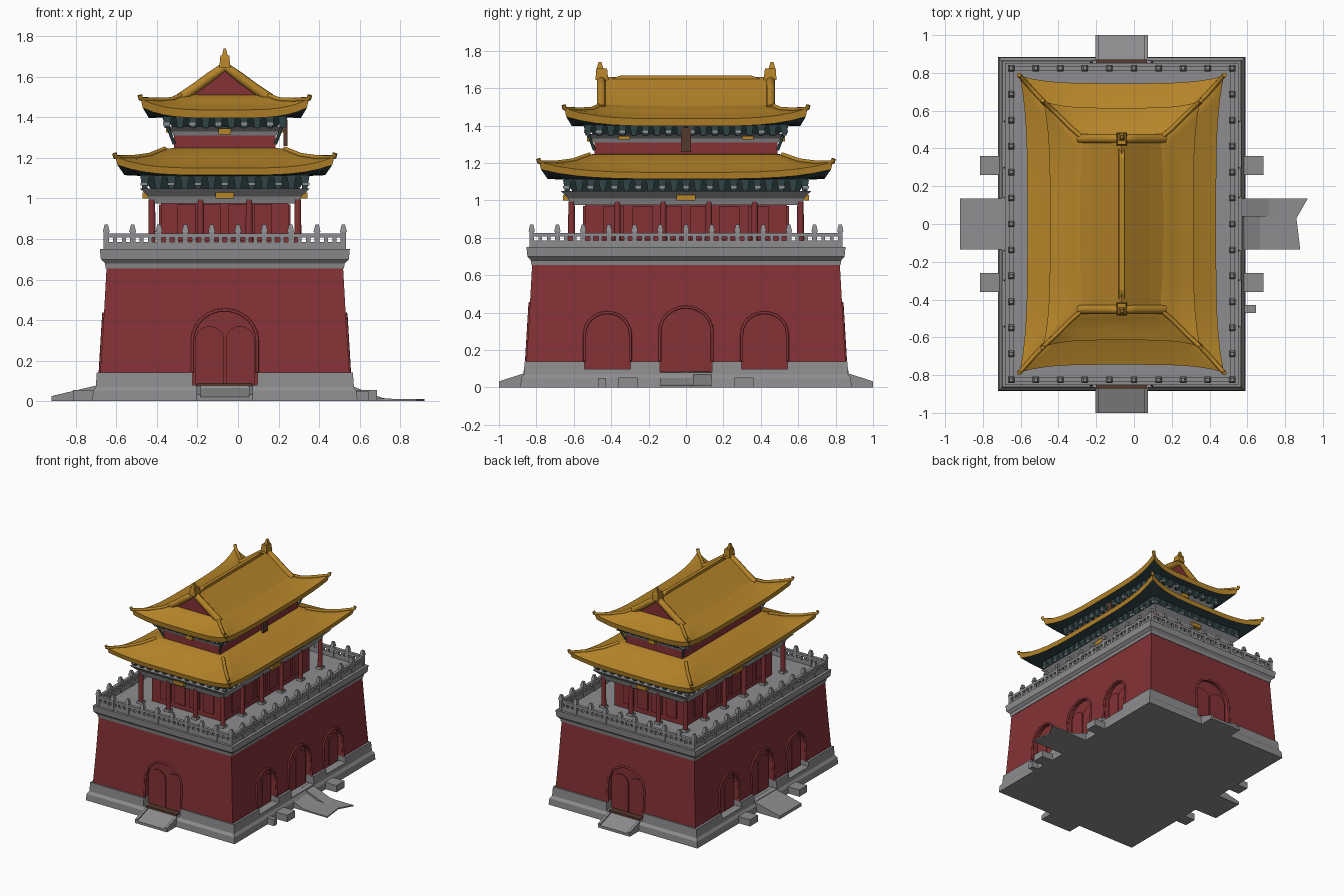
import bpy, bmesh, math

if "Cube" in bpy.data.objects:
    bpy.data.objects.remove(bpy.data.objects["Cube"])

CX = -0.065  # the building stands slightly off the middle


def colour(name, r, g, b):
    m = bpy.data.materials.new(name)
    m.use_nodes = True
    m.diffuse_color = (r, g, b, 1)
    m.node_tree.nodes["Principled BSDF"].inputs["Base Color"].default_value = (r, g, b, 1)
    return m


RED = colour("wall red", 0.23, 0.032, 0.036)
GOLD = colour("roof gold", 0.46, 0.23, 0.022)
GREY = colour("stone grey", 0.27, 0.27, 0.28)
TEAL = colour("bracket teal", 0.035, 0.065, 0.07)
BROWN = colour("dark wood", 0.09, 0.04, 0.025)


def finish(name, bm, *mats, smooth=False):
    bmesh.ops.recalc_face_normals(bm, faces=bm.faces)
    me = bpy.data.meshes.new(name)
    bm.to_mesh(me)
    bm.free()
    ob = bpy.data.objects.new(name, me)
    bpy.context.collection.objects.link(ob)
    for m in mats:
        me.materials.append(m)
    ob.location.x = CX
    if smooth:
        activate(ob)
        bpy.ops.object.shade_smooth_by_angle(angle=math.radians(40))
    return ob


def activate(ob):
    bpy.ops.object.select_all(action='DESELECT')
    ob.select_set(True)
    bpy.context.view_layer.objects.active = ob


def loft(name, rings, *mats, n=1, slots=None, smooth=False):
    """Rectangular rings (half x, half y, z, corner lift, corner reach), bottom to top."""
    bm = bmesh.new()
    loops = []
    for hx, hy, z, *up in rings:
        lift, out = up or (0, 0)
        loop = []
        for k in range(4):
            for i in range(n):
                s = -1 + 2 * i / n
                c = abs(s) ** 4
                a, b = (hx, hy) if k % 2 == 0 else (hy, hx)
                u, v = s * (a + out), -(b + out * c)
                for _ in range(k):
                    u, v = -v, u
                loop.append(bm.verts.new((u, v, z + lift * c)))
        loops.append(loop)
    for j, (lo, hi) in enumerate(zip(loops, loops[1:])):
        for i in range(len(lo)):
            k = (i + 1) % len(lo)
            f = bm.faces.new((lo[i], lo[k], hi[k], hi[i]))
            f.material_index = slots[j] if slots else 0
    bm.faces.new(loops[0][::-1])
    bm.faces.new(loops[-1])
    return finish(name, bm, *mats, smooth=smooth)


def prism(name, outline, lo, hi, axis, *mats):
    """Outline extruded along an axis; a second material goes on the end faces."""
    place = {'x': lambda u, v, t: (t, u, v), 'y': lambda u, v, t: (u, t, v),
             'z': lambda u, v, t: (u, v, t)}[axis]
    bm = bmesh.new()
    a, b = [[bm.verts.new(place(u, v, t)) for u, v in outline] for t in (lo, hi)]
    for f in (bm.faces.new(a), bm.faces.new(b)):
        f.material_index = len(mats) - 1
    for i in range(len(a)):
        k = (i + 1) % len(a)
        bm.faces.new((a[i], a[k], b[k], b[i]))
    return finish(name, bm, *mats)


def boxes(name, items, mat):
    """Boxes given as (centre, size) with an optional top taper."""
    bm = bmesh.new()
    for c, s, *t in items:
        taper = t[0] if t else 1
        for v in bmesh.ops.create_cube(bm, size=1)["verts"]:
            w = taper if v.co.z > 0 else 1
            v.co = (c[0] + v.co.x * s[0] * w, c[1] + v.co.y * s[1] * w, c[2] + v.co.z * s[2])
    return finish(name, bm, mat)


def tube(name, pts, r, mat):
    cu = bpy.data.curves.new(name, 'CURVE')
    cu.dimensions = '3D'
    cu.bevel_depth, cu.bevel_resolution, cu.use_fill_caps = r, 2, True
    sp = cu.splines.new('POLY')
    sp.points.add(len(pts) - 1)
    for p, q in zip(sp.points, pts):
        p.co = (*q, 1)
    cu.materials.append(mat)
    ob = bpy.data.objects.new(name, cu)
    bpy.context.collection.objects.link(ob)
    ob.location.x = CX
    activate(ob)
    bpy.ops.object.convert(target='MESH')


def around(hx, hy, nx, ny):
    """Evenly spaced places on a rectangle: x, y and whether the side runs along x."""
    for s in (-1, 1):
        for i in range(nx + 1):
            yield hx * (2 * i / nx - 1), s * hy, True
        for i in range(1, ny):
            yield s * hx, hy * (2 * i / ny - 1), False


CORNERS = [(sx, sy) for sx in (-1, 1) for sy in (-1, 1)]

# Podium: plinth, battered wall and cornice
plinth = loft("plinth", [(.655, .885, 0), (.65, .882, .05), (.637, .867, .07), (.632, .863, .14)], GREY)
wall = loft("podium_wall", [(.615, .853, .138), (.598, .837, .4), (.583, .822, .67)], RED)
loft("cornice", [(.588, .826, .655), (.592, .83, .68), (.612, .848, .70), (.617, .853, .75)], GREY)


# Arched doorways on all four sides
def arch(mid, w, z0, z1):
    spring = z1 - w * .95
    arc = [(mid + w * math.cos(math.pi * i / 12), spring + w * .95 * math.sin(math.pi * i / 12))
           for i in range(13)]
    return [(mid + w, z0)] + arc + [(mid - w, z0)]


doors = [('y', .80, 0, .16, .08, .45), ('x', .56, 0, .14, .08, .43),
         ('x', .56, .42, .122, .10, .40), ('x', .56, -.42, .122, .10, .40)]
for axis, depth, mid, w, z0, z1 in doors:
    for s in (-1, 1):
        cutter = prism("arch_cutter", arch(mid, w, z0, z1), s * depth, s * 1.1, axis, RED)
        for ob in (wall, plinth):
            mod = ob.modifiers.new("arch", 'BOOLEAN')
            mod.operation, mod.solver, mod.object = 'DIFFERENCE', 'EXACT', cutter
            activate(ob)
            bpy.ops.object.modifier_apply(modifier=mod.name)
        bpy.data.objects.remove(cutter)
        # two door leaves and a raised arch moulding
        for leaf in (-1, 1):
            prism("door_leaf", arch(mid + leaf * w * .47, w * .44, z0, z1 - w * .5),
                  s * (depth - .01), s * (depth + .012), axis, RED)
        prism("door_back", arch(mid, w, z0, z1), s * (depth - .02), s * (depth + .004), axis, RED)
        rim = []
        for u, z in arch(mid, w, max(z0, .14), z1):
            batter = (z - .14) * .06
            face = s * ((.853 if axis == 'y' else .615) - batter)
            rim.append((u, face, z) if axis == 'y' else (face, u, z))
        tube("arch_moulding", rim, .008, RED)

# Wooden sills at the main doors
boxes("door_sill", [((0, s * .845, .082), (.27, .05, .015)) for s in (-1, 1)], BROWN)

# Ramps and side steps
for s in (-1, 1):
    prism("end_ramp", [(s * .84, 0), (s * 1, 0), (s * 1, .02), (s * .84, .075)], -.125, .125, 'x', GREY)
    for k in (-1, 1):
        prism("ramp_kerb", [(s * .84, 0), (s * 1, 0), (s * 1, .032), (s * .84, .085)],
              k * .13 - .01, k * .13 + .01, 'x', GREY)
prism("right_ramp", [(-.6, 0), (-.855, 0), (-.855, .025), (-.6, .085)], -.135, .135, 'y', GREY)
prism("left_ramp", [(.6, 0), (.98, 0), (.98, .008), (.78, .015), (.6, .085)], -.135, .04, 'y', GREY).scale.x = .94
prism("left_apron", [(.6, -.135), (.945, -.135), (.925, .03), (.985, .135), (.6, .135)], 0, .01, 'z', GREY)
prism("left_ramp_edge", [(.6, 0), (.92, 0), (.78, .015), (.6, .085)], .04, .135, 'y', GREY)
boxes("side_steps", [((sx * .69, sy * .31, .027), (.12, .10, .054)) for sx, sy in CORNERS]
      + [((.66, -.45, .025), (.1, .04, .05))], GREY)

# Balustrade
bx, by = .585, .825
posts = []
for x, y, _ in around(bx, by, 9, 12):
    posts += [((x, y, .79), (.026, .026, .11)), ((x, y, .853), (.034, .034, .036), .5)]
boxes("balustrade_posts", posts, GREY)
rails = []
for s in (-1, 1):
    for z, h, t in ((.762, .045, .018), (.817, .02, .024)):
        rails += [((0, s * by, z), (2 * bx, t, h)), ((s * bx, 0, z), (t, 2 * by, h))]
boxes("balustrade_rails", rails, GREY)
boxes("balusters", [((x, y, .795), (.02, .02, .04)) for x, y, _ in around(bx, by, 27, 36)], GREY)

# Lower hall with its colonnade
loft("hall_wall", [(.315, .54, .745), (.315, .54, 1.0)], RED)
boxes("hall_panels", [((x, y, .88), (.09, .02, .18) if ax else (.02, .11, .18))
                      for x, y, ax in around(.315, .54, 5, 7) if abs(x) < .3 or abs(y) < .5], RED)
bm = bmesh.new()
for x, y, _ in around(.36, .612, 3, 5):
    for v in bmesh.ops.create_cone(bm, cap_ends=True, segments=10, radius1=.019, radius2=.017, depth=.25)["verts"]:
        v.co += type(v.co)((x, y, .87))
finish("columns", bm, RED, smooth=True)
boxes("column_bases", [((x, y, .755), (.05, .05, .025), .85) for x, y, _ in around(.36, .612, 3, 5)], GREY)
loft("lower_beam", [(.368, .62, .975), (.378, .63, 1.01), (.42, .668, 1.05)], GREY)
loft("lower_bracket_band", [(.36, .60, 1.04), (.42, .66, 1.12)], TEAL)

# Upper hall
loft("upper_wall", [(.25, .49, 1.2), (.25, .49, 1.33)], RED)
loft("upper_beam", [(.255, .495, 1.31), (.262, .502, 1.33), (.29, .53, 1.355)], GREY)
loft("upper_bracket_band", [(.25, .49, 1.345), (.31, .55, 1.41)], TEAL)

# Bracket sets under both eaves, widening upwards
for name, hx, hy, z, nx, ny in (("lower", .395, .635, 1.08, 12, 20), ("upper", .285, .525, 1.378, 9, 17)):
    spots = list(around(hx, hy, nx, ny))
    boxes(name + "_brackets", [((x, y, z), (.026, .026, .06), 1.7) for x, y, _ in spots], TEAL)
    boxes(name + "_bracket_blocks", [((x * 1.015, y * 1.01, z - .01), (.032, .032, .014))
                                     for x, y, _ in spots[::2]], GREY)

# Name boards without lettering
boards = []
for s in (-1, 1):
    boards += [((0, s * .642, 1.015), (.09, .03, .03)), ((s * .392, 0, 1.015), (.03, .1, .03)),
               ((0, s * .515, 1.33), (.06, .03, .03)), ((s * .275, .33, 1.335), (.03, .06, .02)),
               ((s * .275, -.33, 1.335), (.03, .06, .02))]
boxes("gold_boards", boards, GOLD)
boxes("hanging_board", [((.30, 0, 1.325), (.02, .055, .13))], BROWN)
for sx, sy in CORNERS:
    tube("corner_strut", [(sx * .25, sy * .49, 1.27), (sx * .30, sy * .54, 1.40)], .008, TEAL)

# Curved roofs: soffit, eave edge, then the slope up
roofs = {
    "lower_roof": [(.39, .63, 1.11), (.495, .74, 1.115, .05, .035), (.50, .745, 1.15, .055, .04),
                   (.44, .675, 1.172, .03, .015), (.37, .60, 1.205, .008, .005), (.295, .515, 1.245),
                   (.24, .48, 1.25)],
    "upper_roof": [(.29, .53, 1.40), (.375, .61, 1.397, .05, .03), (.38, .615, 1.437, .055, .035),
                   (.32, .56, 1.455, .03, .015), (.26, .50, 1.48, .008, .005), (.20, .45, 1.515)]}
for name, rings in roofs.items():
    loft(name, rings, TEAL, GOLD, n=16, slots=[0] + [1] * (len(rings) - 2), smooth=True)
    slope = [r if len(r) == 5 else (*r, 0, 0) for r in rings[2:6]]
    for sx, sy in CORNERS:
        hip = [(sx * (hx + out), sy * (hy + out), z + lift) for hx, hy, z, lift, out in slope]
        tip = (hip[0][0] + sx * .004, hip[0][1] + sy * .004, hip[0][2] + .018)
        tube(name + "_hip_ridge", [tip] + hip, .012, GOLD)

# Gabled top with red pediments and thick verges
half = [(.075, 1.605), (.15, 1.55), (.225, 1.50)]
profile = [(-x, z) for x, z in half[::-1]] + [(0, 1.66)] + half
gable = prism("gable_roof", profile, -.455, .455, 'y', GOLD, RED)
for s in (-1, 1):
    tube("gable_verge", [(x, s * .452, z - .008) for x, z in profile], .025, GOLD)
    boxes("ridge_finial", [((0, s * .45, 1.675), (.055, .07, .06), .8),
                           ((0, s * .46, 1.715), (.034, .045, .05), .35)], GOLD)
boxes("main_ridge", [((0, 0, 1.65), (.035, .88, .035), .8)], GOLD)
